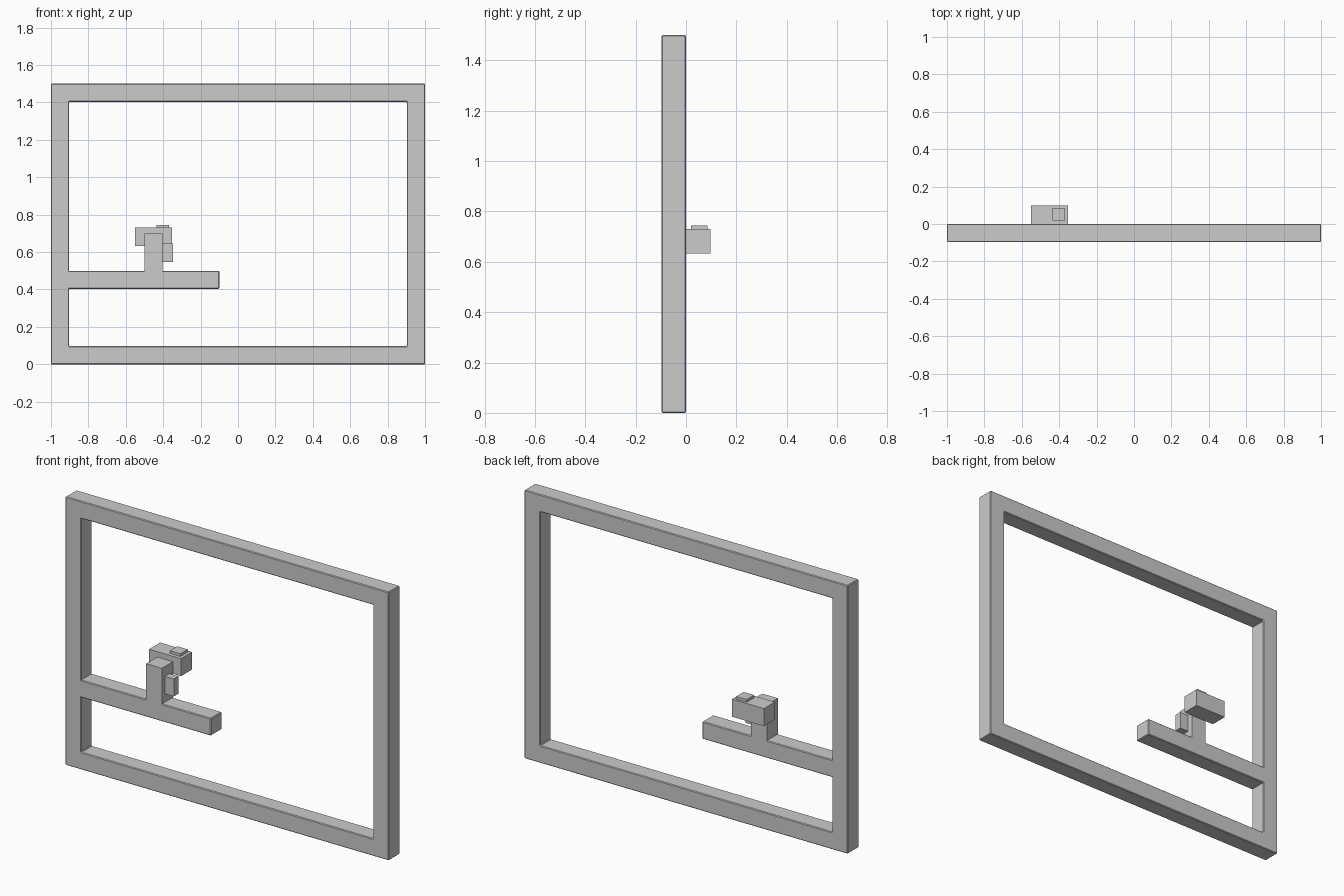
import bpy
import bmesh

cube = bpy.data.objects.get("Cube")
if cube:
    bpy.data.objects.remove(cube, do_unlink=True)

GREY = (0.6, 0.6, 0.6, 1)
grey = bpy.data.materials.new("plain grey")
grey.use_nodes = True
grey.diffuse_color = GREY
grey.node_tree.nodes["Principled BSDF"].inputs["Base Color"].default_value = GREY

FRONT, BACK = -0.097, 0.0


def extruded(name, loops, faces, bevel=0.0):
    """Extrude front-view faces (x, z points) from FRONT to BACK."""
    bm = bmesh.new()
    verts = [bm.verts.new((x, FRONT, z)) for x, z in loops]
    flat = [bm.faces.new([verts[i] for i in f]) for f in faces]
    ext = bmesh.ops.extrude_face_region(bm, geom=flat, use_keep_orig=True)
    moved = [g for g in ext["geom"] if isinstance(g, bmesh.types.BMVert)]
    bmesh.ops.translate(bm, verts=moved, vec=(0, BACK - FRONT, 0))
    bmesh.ops.recalc_face_normals(bm, faces=bm.faces)
    mesh = bpy.data.meshes.new(name)
    bm.to_mesh(mesh)
    bm.free()
    return finish(name, mesh, bevel)


def box(name, x, y, z):
    bm = bmesh.new()
    bmesh.ops.create_cube(bm, size=1)
    for v in bm.verts:
        for i, (lo, hi) in enumerate((x, y, z)):
            v.co[i] = hi if v.co[i] > 0 else lo
    mesh = bpy.data.meshes.new(name)
    bm.to_mesh(mesh)
    bm.free()
    return finish(name, mesh)


def finish(name, mesh, bevel=0.0):
    mesh.materials.append(grey)
    obj = bpy.data.objects.new(name, mesh)
    bpy.context.collection.objects.link(obj)
    if bevel:
        mod = obj.modifiers.new("edge chamfer", "BEVEL")
        mod.width = bevel
        mod.segments = 1
    return obj


def rectangle(x0, x1, z0, z1):
    return [(x0, z0), (x1, z0), (x1, z1), (x0, z1)]


# Rectangular frame with mitred corners
outer = rectangle(-1, 1, 0, 1.5)
inner = rectangle(-0.903, 0.903, 0.097, 1.403)
mitres = [(i, (i + 1) % 4, 4 + (i + 1) % 4, 4 + i) for i in range(4)]
extruded("frame", outer + inner, mitres, 0.004)

# Shelf beam fixed to the right side of the frame
extruded("shelf_beam", rectangle(-0.91, -0.1, 0.403, 0.5), [(0, 1, 2, 3)], 0.004)

# Upright post with its side block
box("post", (-0.5, -0.403), (FRONT, BACK), (0.495, 0.7))
box("side_block", (-0.41, -0.348), (-0.07, -0.03), (0.547, 0.645))

# Head block behind the post, with a small cap on top
box("head_block", (-0.55, -0.353), (BACK, 0.098), (0.632, 0.73))
box("head_cap", (-0.435, -0.37), (0.02, 0.085), (0.725, 0.745))
